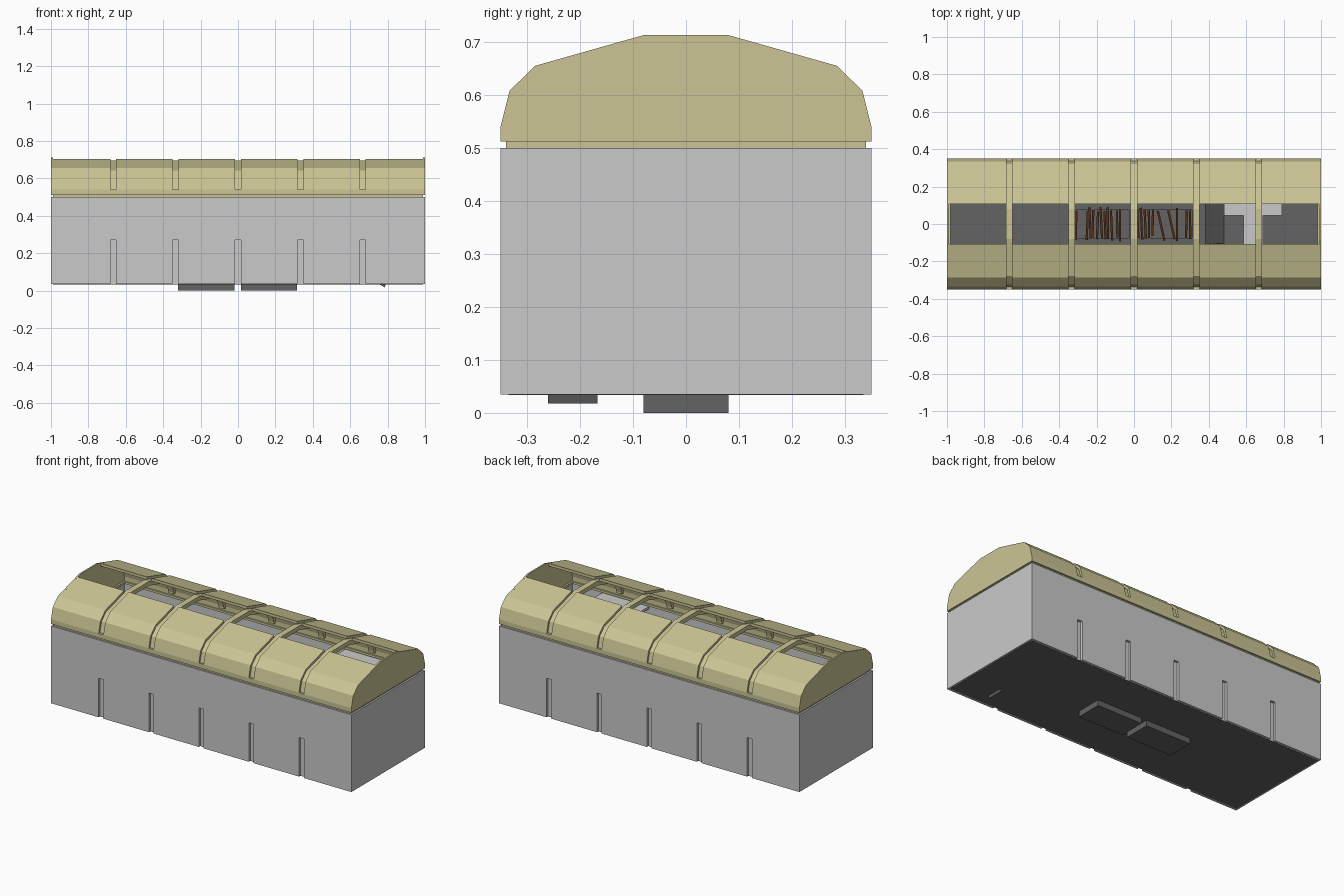
import bpy, bmesh, math, random
from mathutils import Matrix

if "Cube" in bpy.data.objects:
    bpy.data.objects.remove(bpy.data.objects["Cube"])

random.seed(4)


def material(name, rgb):
    m = bpy.data.materials.new(name)
    m.diffuse_color = (*rgb, 1)
    m.use_nodes = True
    m.node_tree.nodes["Principled BSDF"].inputs["Base Color"].default_value = m.diffuse_color
    return m


GREY = material("light grey", (0.59, 0.59, 0.59))
DARK = material("dark grey", (0.125, 0.125, 0.125))
CREAM = material("cream yellow", (0.60, 0.56, 0.30))
BROWN = material("wood brown", (0.09, 0.028, 0.009))


def finish(name, bm, mat):
    bmesh.ops.recalc_face_normals(bm, faces=bm.faces)
    me = bpy.data.meshes.new(name)
    bm.to_mesh(me)
    bm.free()
    me.materials.append(mat)
    ob = bpy.data.objects.new(name, me)
    bpy.context.collection.objects.link(ob)
    return ob


def add_box(bm, x0, x1, y0, y1, z0, z1):
    m = (Matrix.Translation(((x0 + x1) / 2, (y0 + y1) / 2, (z0 + z1) / 2))
         @ Matrix.Diagonal((x1 - x0, y1 - y0, z1 - z0, 1)))
    bmesh.ops.create_cube(bm, size=1, matrix=m)


def boxes(name, mat, dims):
    bm = bmesh.new()
    for d in dims:
        add_box(bm, *d)
    return finish(name, bm, mat)


def add_prism(bm, pts, x0, x1):
    """Solid with a y-z outline, extruded along x."""
    a = [bm.verts.new((x0, y, z)) for y, z in pts]
    b = [bm.verts.new((x1, y, z)) for y, z in pts]
    bm.faces.new(a)
    bm.faces.new(b[::-1])
    for i in range(len(pts)):
        j = (i + 1) % len(pts)
        bm.faces.new((a[i], a[j], b[j], b[i]))


def add_strip(bm, outer, inner, x0, x1):
    """Bent plate between an outer and an inner profile, extruded along x."""
    rows = [[bm.verts.new((x, y, z)) for y, z in prof]
            for x in (x0, x1) for prof in (outer, inner)]
    oa, ia, ob, ib = rows
    for i in range(len(outer) - 1):
        for p, q in ((oa, ob), (ia, ib), (oa, ia), (ob, ib)):
            bm.faces.new((p[i], p[i + 1], q[i + 1], q[i]))
    for i in (0, -1):
        bm.faces.new((oa[i], ob[i], ib[i], ia[i]))


RIBS = [-0.667, -0.333, 0, 0.333, 0.667]
HW = 0.016                                   # half width of a groove
edges = [-0.99] + [v for r in RIBS for v in (r - HW, r + HW)] + [0.99]
bays = list(zip(edges[::2], edges[1::2]))

# Body walls, long sides with slots at the ribs
for side, name in ((-1, "front_wall"), (1, "back_wall")):
    def ys(a, b):
        return tuple(sorted((side * a, side * b)))
    parts = [(-0.99, 0.99, *ys(0.335, 0.35), 0.27, 0.5)]
    parts += [(a, b, *ys(0.335, 0.35), 0.035, 0.27) for a, b in bays]
    parts += [(r - 0.025, r + 0.025, *ys(0.325, 0.335), 0.035, 0.28) for r in RIBS]
    boxes(name, GREY, parts)
boxes("end_walls", GREY, [(-1, -0.99, -0.35, 0.35, 0.035, 0.5),
                          (0.99, 1, -0.35, 0.35, 0.035, 0.5)])

# Floor around two shallow pits
PITS = [(-0.32, -0.02), (0.015, 0.315)]
floor = [(-0.99, 0.99, -0.335, -0.08, 0.034, 0.044), (-0.99, 0.99, 0.08, 0.335, 0.034, 0.044),
         (-0.99, -0.32, -0.08, 0.08, 0.034, 0.044), (-0.02, 0.015, -0.08, 0.08, 0.034, 0.044),
         (0.315, 0.99, -0.08, 0.08, 0.034, 0.044)]
boxes("floor", DARK, floor)
pit = []
for a, b in PITS:
    pit += [(a, b, -0.08, 0.08, 0, 0.006), (a, a + 0.006, -0.08, 0.08, 0.006, 0.044),
            (b - 0.006, b, -0.08, 0.08, 0.006, 0.044),
            (a, b, -0.08, -0.074, 0.006, 0.044), (a, b, 0.074, 0.08, 0.006, 0.044)]
boxes("floor_pits", DARK, pit)

# Loose wooden slats over the pits
bm = bmesh.new()
for x in (-0.31, -0.25, -0.235, -0.22, -0.195, -0.175, -0.155, -0.14, -0.12, -0.09, -0.075,
          0.02, 0.04, 0.06, 0.08, 0.10, 0.145, 0.20, 0.23, 0.28, 0.30):
    tilt = 0.22 if x in (0.145, 0.20) else random.uniform(-0.06, 0.06)
    m = (Matrix.Translation((x, random.uniform(-0.01, 0.01), 0.055)) @ Matrix.Rotation(tilt, 4, 'Z')
         @ Matrix.Diagonal((0.012, random.uniform(0.14, 0.175), 0.02, 1)))
    bmesh.ops.create_cube(bm, size=1, matrix=m)
finish("wood_slats", bm, BROWN)

# Dark ramp and small wedge under the floor
for name, pts, y0, y1 in (
        ("ramp", [(0.38, 0.044), (0.48, 0.044), (0.38, 0.12)], -0.105, 0.19),
        ("floor_wedge", [(0.75, 0.036), (0.79, 0.036), (0.785, 0.018)], -0.26, -0.167)):
    bm = bmesh.new()
    add_prism(bm, [(-x, z) for x, z in pts], y0, y1)
    bm.transform(Matrix.Rotation(math.radians(90), 4, 'Z'))
    finish(name, bm, DARK)

# Raised inner platform
boxes("inner_platform", GREY, [(0.48, 0.79, 0.045, 0.335, 0.48, 0.495),
                               (0.585, 0.69, -0.2, 0.045, 0.48, 0.495),
                               (0.48, 0.79, -0.335, -0.2, 0.48, 0.495)])

# Recessed band between body and roof
boxes("roof_seat_band", CREAM,
      [(-0.99, 0.99, -0.34, -0.325, 0.5, 0.513), (-0.99, 0.99, 0.325, 0.34, 0.5, 0.513),
       (-0.99, -0.98, -0.325, 0.325, 0.5, 0.513), (0.98, 0.99, -0.325, 0.325, 0.5, 0.513)])

# Roof gables
half = [(0.35, 0.512), (0.35, 0.54), (0.333, 0.608), (0.285, 0.655), (0.08, 0.713)]
bm = bmesh.new()
full = half + [(-y, z) for y, z in half[::-1]]
add_prism(bm, full, -1, -0.99)
add_prism(bm, full, 0.99, 1)
finish("roof_gables", bm, CREAM)

# Roof panels on both sides of the open top
outer = half[1:4] + [(0.108, 0.705)]
inner = [(0.333, 0.54), (0.318, 0.6), (0.277, 0.64), (0.108, 0.688)]
bm = bmesh.new()
for s in (1, -1):
    o = [(s * y, z) for y, z in outer]
    i = [(s * y, z) for y, z in inner]
    for a, b in bays:
        add_strip(bm, o, i, a, b)
    add_box(bm, -0.99, 0.99, *sorted((s * 0.333, s * 0.35)), 0.512, 0.54)
finish("roof_panels", bm, CREAM)

# Sunken ribs crossing the whole roof
ro = [(0.338, 0.53), (0.338, 0.54), (0.322, 0.601), (0.279, 0.643), (0.08, 0.697)]
ri = [(0.315, 0.53), (0.315, 0.54), (0.3, 0.59), (0.266, 0.621), (0.08, 0.672)]
ro += [(-y, z) for y, z in ro[::-1]]
ri += [(-y, z) for y, z in ri[::-1]]
bm = bmesh.new()
for r in RIBS:
    add_strip(bm, ro, ri, r - HW - 0.002, r + HW + 0.002)
finish("roof_ribs", bm, CREAM)
